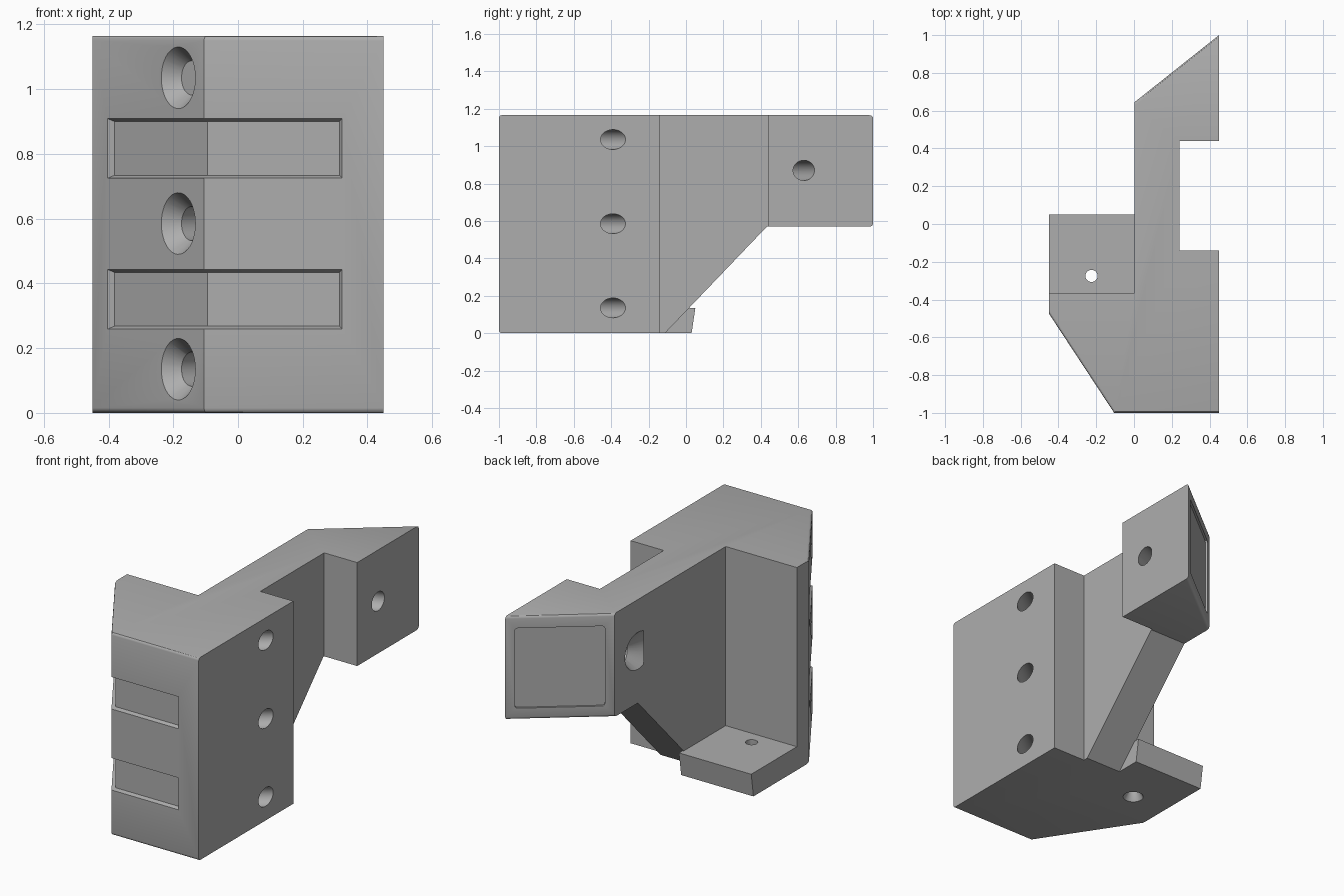
import bpy, bmesh, math
from mathutils import Vector

if "Cube" in bpy.data.objects:
    bpy.data.objects.remove(bpy.data.objects["Cube"])

H = 1.165
grey = bpy.data.materials.new("plain grey")
grey.diffuse_color = (0.42, 0.42, 0.42, 1)
grey.use_nodes = True
grey.node_tree.nodes["Principled BSDF"].inputs["Base Color"].default_value = grey.diffuse_color


def make(name, verts, faces):
    me = bpy.data.meshes.new(name)
    me.from_pydata([tuple(v) for v in verts], [], faces)
    bm = bmesh.new()
    bm.from_mesh(me)
    bmesh.ops.recalc_face_normals(bm, faces=bm.faces)
    bm.to_mesh(me)
    bm.free()
    ob = bpy.data.objects.new(name, me)
    bpy.context.collection.objects.link(ob)
    return ob


def loft(name, a, b):
    """Solid between two matching rings of points."""
    n = len(a)
    faces = [tuple(range(n)), tuple(range(n, 2 * n))]
    faces += [(i, (i + 1) % n, n + (i + 1) % n, n + i) for i in range(n)]
    return make(name, list(a) + list(b), faces)


def cone(name, p, q, r1, r2, n=40):
    p, q = Vector(p), Vector(q)
    rot = (q - p).to_track_quat('Z', 'Y')
    ring = [Vector((math.cos(t), math.sin(t), 0)) for t in (2 * math.pi * i / n for i in range(n))]
    return loft(name, [p + rot @ (c * r1) for c in ring], [q + rot @ (c * r2) for c in ring])


def boolean(ob, tool, op='DIFFERENCE'):
    m = ob.modifiers.new("bool", 'BOOLEAN')
    m.operation, m.object, m.solver = op, tool, 'EXACT'
    bpy.context.view_layer.update()
    dg = bpy.context.evaluated_depsgraph_get()
    me = bpy.data.meshes.new_from_object(ob.evaluated_get(dg))
    ob.modifiers.clear()
    ob.data = me
    bpy.data.objects.remove(tool)


def countersunk(ob, p, q, r, big, depth):
    """Hole from p to q with a conical mouth at p."""
    p, q = Vector(p), Vector(q)
    d = (q - p).normalized()
    boolean(ob, cone("hole_cutter", p - d * 0.15, q + d * 0.15, r, r))
    k = (big - r) / depth
    boolean(ob, cone("sink_cutter", p - d * 0.03, p + d * depth, big + k * 0.03, r))


# Main bracket body: plan outline extruded upward
plan = [(-0.105, -1), (0.45, -1), (0.45, -0.14), (0.24, -0.14), (0.24, 0.44), (0.45, 0.44),
        (0.45, 1), (0.003, 0.645), (0.003, -0.365), (-0.45, -0.365), (-0.45, -0.475)]
body = loft("bracket_body", [(x, y, 0) for x, y in plan], [(x, y, H) for x, y in plan])

# Sloped underside of the arm
under = [(-0.208, -0.1), (0.433, 0.57), (1.2, 0.57), (1.2, -0.1)]
boolean(body, loft("under_cutter", [(-1, y, z) for y, z in under], [(1, y, z) for y, z in under]))

# Rounded top and bottom edges on the front, angled and rear faces
bm = bmesh.new()
bm.from_mesh(body.data)
bmesh.ops.dissolve_limit(bm, angle_limit=0.01, verts=bm.verts, edges=bm.edges)
edges = []
for e in bm.edges:
    ns = [f.normal for f in e.link_faces]
    flat = any(abs(n.z) > 0.99 for n in ns)
    outer = any(n.y < -0.3 and abs(n.z) < 0.1 for n in ns) or \
        any(n.y > 0.3 and n.x < -0.3 for n in ns)
    if flat and outer and all(v.co.y < -0.4 or v.co.y > 0.6 for v in e.verts):
        edges.append(e)
bmesh.ops.bevel(bm, geom=edges, offset=0.015, segments=3, affect='EDGES', profile=0.5)
bm.to_mesh(body.data)
bm.free()

# Foot shelf with a sloped rear end
foot = [(-0.42, 0), (0.03, 0), (0.05, 0.135), (-0.42, 0.135)]
shelf = loft("foot_shelf", [(-0.45, y, z) for y, z in foot], [(0.01, y, z) for y, z in foot])
# Trim the shelf where it would poke through the angled front
boolean(body, shelf, 'UNION')

# Two shallow grooves wrapping the angled and front faces
nA, nB = Vector((0.525, 0.345, 0)).normalized(), Vector((0, 1, 0))
mid = (nA + nB) / (1 + nA.dot(nB))
along = Vector((0.345, -0.525, 0)).normalized()
for zc in (0.351, 0.817):
    rings = []
    for off, grow in ((-0.02, 0.018), (0.02, 0.0)):
        path = [Vector((-0.398, -0.554, 0)) + nA * off - along * grow,
                Vector((-0.105, -1, 0)) + mid * off,
                Vector((0.313 + grow, -1, 0)) + nB * off]
        rings.append([v + Vector((0, 0, zc + s * (0.083 + grow))) for s in (-1, 1) for v in path])
    fs = [(0, 1, 4, 3), (1, 2, 5, 4), (6, 7, 10, 9), (7, 8, 11, 10), (0, 1, 7, 6), (1, 2, 8, 7),
          (3, 4, 10, 9), (4, 5, 11, 10), (0, 3, 9, 6), (2, 5, 11, 8)]
    boolean(body, make("groove_cutter", rings[0] + rings[1], fs))

# Shallow rounded panel in the sloped rear face
a, b = Vector((0.003, 0.645, 0)), Vector((0.45, 1, 0))
u = (b - a).normalized()
n = Vector((-u.y, u.x, 0))
w, r = (b - a).length, 0.015
outline = []
for cx, cz, a0 in ((w - 0.05 - r, H - 0.07 - r, 0), (0.05 + r, H - 0.07 - r, 90),
                   (0.05 + r, 0.635 + r, 180), (w - 0.05 - r, 0.635 + r, 270)):
    for k in range(4):
        t = math.radians(a0 + 30 * k)
        outline.append(a + u * (cx + r * math.cos(t)) + Vector((0, 0, cz + r * math.sin(t))))
boolean(body, loft("panel_cutter", [p + n * 0.03 for p in outline], [p - n * 0.012 for p in outline]))

# Countersunk screw holes: three through the angled face, one in the arm, one in the foot
for z in (0.135, 0.585, 1.035):
    countersunk(body, (-0.187, -0.875, z), (0.45, -0.39, z), 0.053, 0.095, 0.056)
countersunk(body, (0.003, 0.47, 0.87), (0.45, 0.63, 0.87), 0.054, 0.10, 0.05)
countersunk(body, (-0.225, -0.275, 0), (-0.225, -0.275, 0.135), 0.032, 0.055, 0.04)

body.data.materials.clear()
body.data.materials.append(grey)
bpy.context.view_layer.objects.active = body
body.select_set(True)
bpy.ops.object.shade_smooth_by_angle(angle=math.radians(30))
